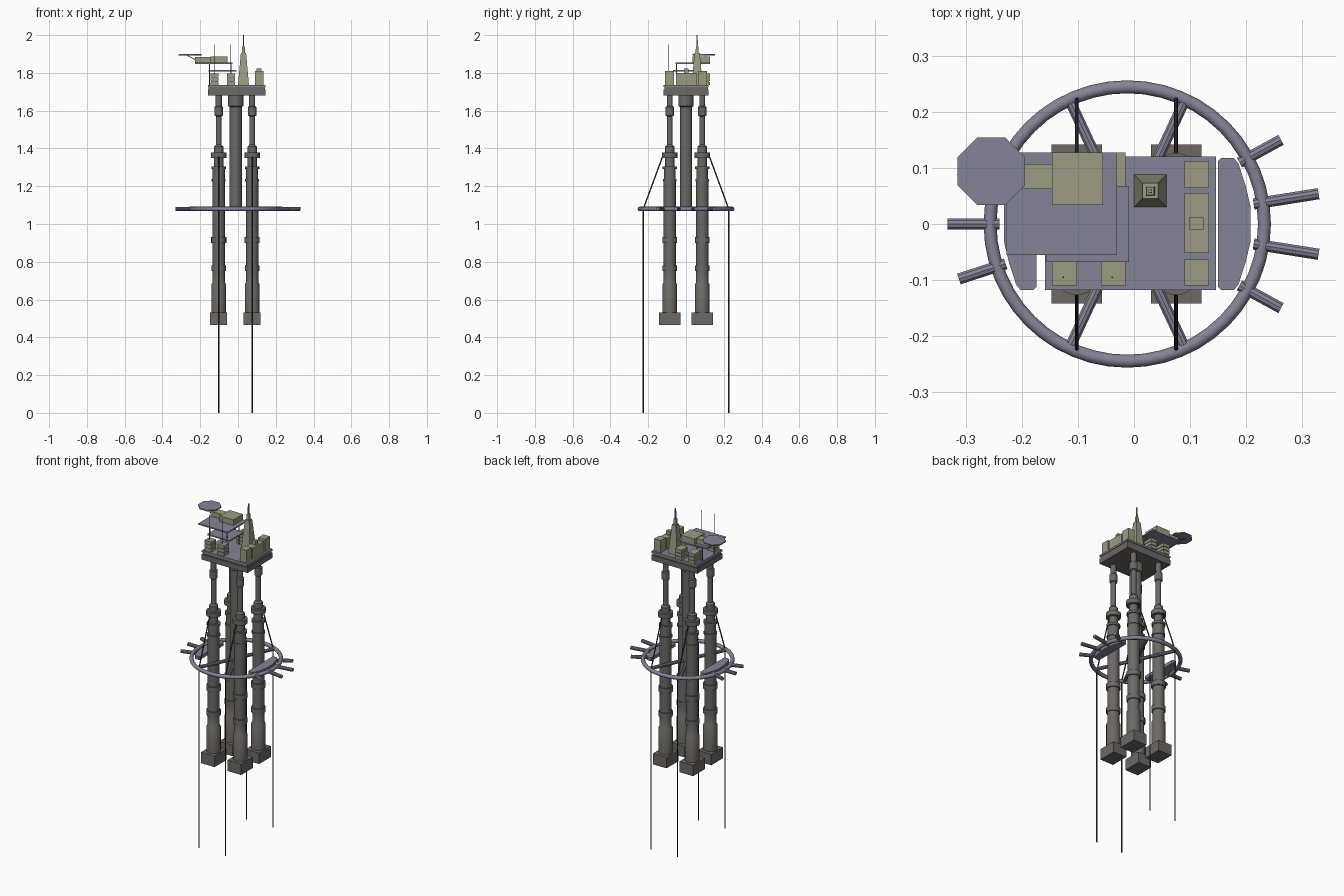
import bpy, bmesh
from math import sin, cos, pi, atan2, radians
from mathutils import Vector

if "Cube" in bpy.data.objects:
    bpy.data.objects.remove(bpy.data.objects["Cube"])


def mat(name, c):
    m = bpy.data.materials.new(name)
    m.diffuse_color = (*c, 1)
    m.use_nodes = True
    m.node_tree.nodes["Principled BSDF"].inputs["Base Color"].default_value = m.diffuse_color
    return m


DARK = mat("dark_steel", (.15, .14, .13))
BLUE = mat("blue_grey", (.23, .23, .31))
TAN = mat("module_tan", (.33, .33, .23))
BLACK = mat("cable_black", (.04, .04, .04))


def finish(name, bm, m, smooth=False):
    bmesh.ops.recalc_face_normals(bm, faces=bm.faces)
    me = bpy.data.meshes.new(name)
    bm.to_mesh(me)
    bm.free()
    ob = bpy.data.objects.new(name, me)
    bpy.context.collection.objects.link(ob)
    me.materials.append(m)
    if smooth:
        bpy.ops.object.select_all(action='DESELECT')
        ob.select_set(True)
        bpy.context.view_layer.objects.active = ob
        bpy.ops.object.shade_smooth_by_angle(angle=radians(35))
    return ob


def box(name, x0, x1, y0, y1, z0, z1, m, taper=1.0):
    bm = bmesh.new()
    bmesh.ops.create_cube(bm, size=1)
    for v in bm.verts:
        k = taper if v.co.z > 0 else 1
        v.co = ((x0 + x1) / 2 + v.co.x * (x1 - x0) * k,
                (y0 + y1) / 2 + v.co.y * (y1 - y0) * k,
                z0 if v.co.z < 0 else z1)
    return finish(name, bm, m)


def lathe(name, x, y, prof, m, n=18):
    # closed stack of rings from (radius, z) pairs
    bm = bmesh.new()
    rings = [[bm.verts.new((x + r * cos(2 * pi * i / n), y + r * sin(2 * pi * i / n), z))
              for i in range(n)] for r, z in prof]
    for a, b in zip(rings, rings[1:]):
        for i in range(n):
            j = (i + 1) % n
            bm.faces.new((a[i], a[j], b[j], b[i]))
    bm.faces.new(rings[0])
    bm.faces.new(rings[-1])
    return finish(name, bm, m, True)


def tube(name, a, b, r, m, n=10):
    a, b = Vector(a), Vector(b)
    bm = bmesh.new()
    bmesh.ops.create_cone(bm, cap_ends=True, segments=n, radius1=r, radius2=r, depth=(b - a).length)
    q = (b - a).to_track_quat('Z', 'Y')
    for v in bm.verts:
        v.co = q @ v.co + (a + b) / 2
    return finish(name, bm, m, True)


def slab(name, pts, z0, z1, m):
    # extruded outline
    bm = bmesh.new()
    f = bm.faces.new([bm.verts.new((x, y, z0)) for x, y in pts])
    e = bmesh.ops.extrude_face_region(bm, geom=[f])
    for v in e['geom']:
        if isinstance(v, bmesh.types.BMVert):
            v.co.z = z1
    return finish(name, bm, m)


CX = -.012
LEGX = (-.102, .075)

# four telescopic legs with feet, collars and mooring cables
LEG = [(.039, .53), (.039, .68), (.033, .69), (.033, .75), (.039, .75), (.039, .78), (.033, .78),
       (.033, .90), (.040, .90), (.040, .93), (.033, .93), (.033, 1.225), (.037, 1.225),
       (.037, 1.237), (.032, 1.237), (.032, 1.29), (.038, 1.29), (.038, 1.305), (.025, 1.305),
       (.025, 1.35), (.041, 1.35), (.041, 1.378), (.025, 1.378), (.025, 1.41), (.015, 1.42),
       (.015, 1.57), (.022, 1.575), (.022, 1.62), (.016, 1.625), (.016, 1.69)]
for i, x in enumerate(LEGX):
    for s in (-1, 1):
        tag = f"{'left' if i == 0 else 'right'}_{'front' if s < 0 else 'back'}"
        y = s * .086
        lathe("leg_" + tag, x, y, LEG, DARK)
        box("foot_" + tag, x - .045, x + .045, y - .056, y + .056, .466, .532, DARK)
        tube("cable_" + tag, (x, s * .226, 0), (x, s * .226, 1.08), .0035, BLACK, 8)
        tube("stay_" + tag, (x, s * .226, 1.08), (x, s * .12, 1.368), .0035, BLACK, 8)
        # spokes from the core to the ring
        d = Vector((x - (-.0135), s * .19, 0)).normalized()
        tube("spoke_" + tag, (CX, 0, 1.08), (CX + d.x * .242, d.y * .242, 1.08), .010, BLUE)

# central core
lathe("core_column", CX, 0, [(.033, 1.07), (.033, 1.62), (.040, 1.625), (.040, 1.69)], DARK, 20)

# ring with docking arms
bpy.ops.mesh.primitive_torus_add(location=(CX, 0, 1.08), major_radius=.2445, minor_radius=.0115,
                                 major_segments=48, minor_segments=12)
ring = bpy.context.object
ring.name = "mooring_ring"
ring.data.materials.append(BLUE)
bpy.ops.object.shade_smooth_by_angle(angle=radians(40))
ENDS = [(-.332, 0), (-.312, .098), (-.312, -.098), (.262, .15), (.262, -.15), (.329, .054), (.329, -.054)]
for i, (x, y) in enumerate(ENDS):
    a = atan2(y, x - CX)
    tube(f"ring_arm_{i}", (CX + .228 * cos(a), .228 * sin(a), 1.08), (x, y, 1.08), .0105, BLUE)

# curved side plates inside the ring
for s, nm in ((-1, "left"), (1, "right")):
    pts = [(.160, -.112), (.166, -.118), (.188, -.118), (.196, -.108), (.209, -.068), (.218, -.03)]
    pts += [(x, -y) for x, y in reversed(pts)]
    slab("side_plate_" + nm, [(CX + s * (x + .002), y) for x, y in pts], 1.07, 1.09, BLUE)

# main deck
box("deck_hull", -.159, .146, -.118, .12, 1.68, 1.712, DARK)
box("deck_band", -.155, .142, -.114, .116, 1.712, 1.724, DARK)
box("deck_plate", -.159, .146, -.118, .12, 1.724, 1.735, BLUE)

# derrick tower
for nm, h, h2, z0, z1 in (("base", .029, .014, 1.735, 1.905), ("cap", .008, .007, 1.905, 1.94),
                          ("spike", .0035, .003, 1.94, 2.0)):
    box("derrick_" + nm, .029 - h, .029 + h, .059 - h, .059 + h, z0, z1, TAN, h2 / h)

# right-hand cabins
box("cabin_back", .09, .134, .064, .112, 1.735, 1.81, TAN)
box("cabin_middle", .09, .134, -.052, .055, 1.735, 1.80, TAN)
box("cabin_front", .09, .134, -.11, -.063, 1.735, 1.81, TAN)
box("cabin_hatch", .099, .124, -.01, .012, 1.80, 1.824, TAN)

# stacked container modules with thin gaps, and masts
for i, x in enumerate((-.124, -.037)):
    for s, (y0, y1) in (("front", (-.11, -.066)), ("back", (.068, .127))):
        for k in range(3):
            z = 1.735 + k * .022
            box(f"module_{s}_{i}_{k}", x - .022, x + .022, y0, y1, z, z + .018, TAN)
        box(f"module_core_{s}_{i}", x - .018, x + .018, y0 + .004, y1 - .004, 1.735, 1.79, DARK)
    tube(f"mast_{i}", (x - .002, -.095, 1.79), (x - .002, -.095, 1.95), .0015, BLACK, 6)

# upper platforms on posts
box("lower_platform", -.157, -.009, -.068, .068, 1.808, 1.815, BLUE)
box("upper_platform", -.227, -.03, -.055, .127, 1.848, 1.855, BLUE)
for i, x in enumerate((-.152, -.038)):
    for j, y in enumerate((-.05, .062)):
        tube(f"platform_post_{i}{j}", (x, y, 1.735), (x, y, 1.85), .003, DARK, 6)
box("upper_cabin_large", -.146, -.055, .034, .127, 1.855, 1.888, TAN)
box("upper_cabin_small", -.227, -.146, .0625, .107, 1.855, 1.884, TAN)

# octagonal landing pad with struts
R = .06 / cos(pi / 8)
slab("landing_pad", [(-.2545 + R * cos(pi / 8 + i * pi / 4), .094 + R * sin(pi / 8 + i * pi / 4))
                     for i in range(8)], 1.893, 1.899, BLUE)
for i, y in enumerate((.068, .102)):
    tube(f"pad_strut_{i}", (-.272, y, 1.894), (-.222, y, 1.868), .002, DARK, 6)
